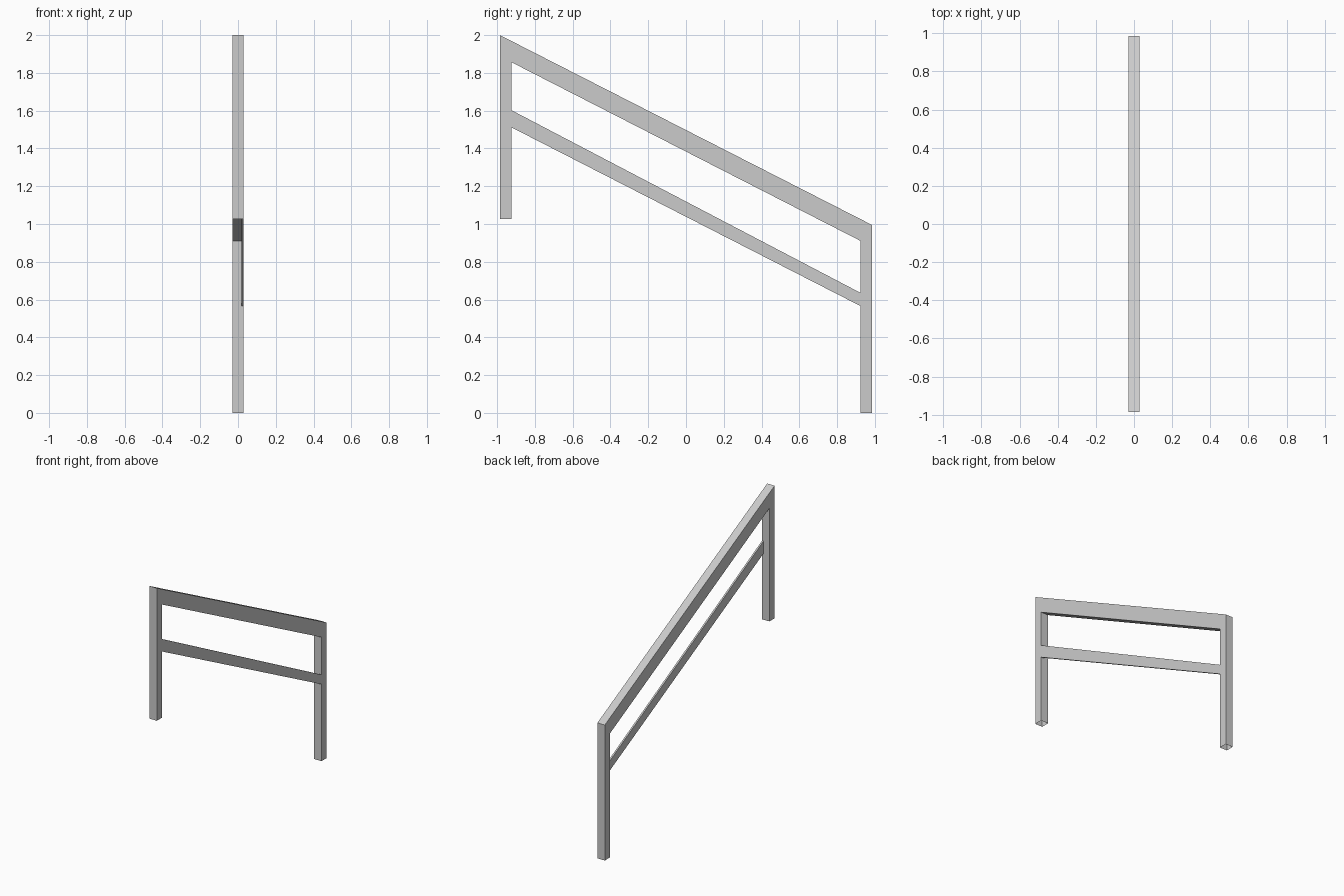
import bpy
import bmesh

if "Cube" in bpy.data.objects:
    bpy.data.objects.remove(bpy.data.objects["Cube"])


def tube(name, stations, x0, x1):
    """Open-ended rectangular tube through stations of (outer, inner) y,z points."""
    bm = bmesh.new()
    rings = []
    for (yo, zo), (yi, zi) in stations:
        corners = [(x0, yo, zo), (x1, yo, zo), (x1, yi, zi), (x0, yi, zi)]
        rings.append([bm.verts.new(c) for c in corners])
    for a, b in zip(rings, rings[1:]):
        for i in range(4):
            j = (i + 1) % 4
            bm.faces.new((a[i], a[j], b[j], b[i]))
    bmesh.ops.recalc_face_normals(bm, faces=bm.faces)
    # Make sure the normals point outward although the ends are open
    lowest_x = min(bm.faces, key=lambda f: f.calc_center_median().x)
    if lowest_x.normal.x > 0:
        bmesh.ops.reverse_faces(bm, faces=bm.faces)
    mesh = bpy.data.meshes.new(name)
    bm.to_mesh(mesh)
    bm.free()
    obj = bpy.data.objects.new(name, mesh)
    bpy.context.collection.objects.link(obj)
    return obj


OUT, INN, HALF = 0.985, 0.925, 0.03

# Two posts and sloping handrail, one mitred tube with open feet
tube("posts_and_handrail", [
    ((-OUT, 1.026), (-INN, 1.026)),
    ((-OUT, 2.0), (-INN, 1.857)),
    ((OUT, 0.995), (INN, 0.91)),
    ((OUT, 0.0), (INN, 0.0)),
], -HALF, HALF)

# Thin sloping middle rail, flush with the right face of the posts
tube("middle_rail", [
    ((-INN, 1.603), (-INN, 1.512)),
    ((INN, 0.635), (INN, 0.565)),
], 0.018, HALF)
